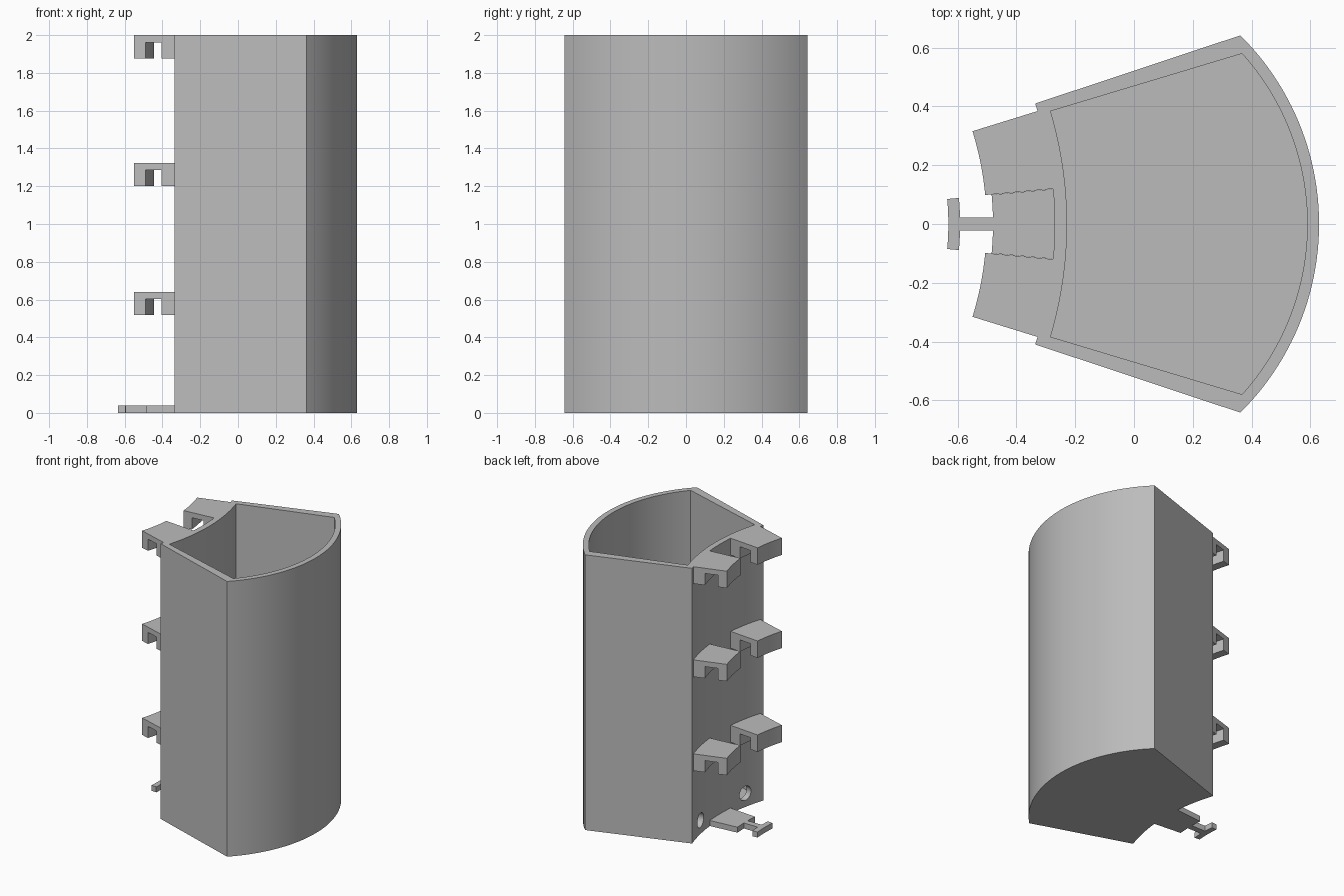
import bpy, bmesh
from math import sin, cos, radians, hypot, atan2
from mathutils import Matrix, Vector

if "Cube" in bpy.data.objects:
    bpy.data.objects.remove(bpy.data.objects["Cube"], do_unlink=True)

grey = bpy.data.materials.new("light grey plastic")
grey.use_nodes = True
grey.diffuse_color = (0.5, 0.5, 0.5, 1)
grey.node_tree.nodes["Principled BSDF"].inputs["Base Color"].default_value = (0.5, 0.5, 0.5, 1)

APEX = -1.57      # x of the point where the side walls would meet
R_BACK = 1.30     # radius of the narrow concave face
HEIGHT = 2.0


def make_object(name, bm):
    bmesh.ops.recalc_face_normals(bm, faces=bm.faces)
    mesh = bpy.data.meshes.new(name)
    bm.to_mesh(mesh)
    bm.free()
    mesh.materials.append(grey)
    obj = bpy.data.objects.new(name, mesh)
    bpy.context.collection.objects.link(obj)
    return obj


def polar(r, deg):
    return (APEX + r * cos(radians(deg)), r * sin(radians(deg)))


def prism(name, outline, z0, z1):
    """Vertical extrusion of a closed outline."""
    bm = bmesh.new()
    face = bm.faces.new([bm.verts.new((x, y, z0)) for x, y in outline])
    top = bmesh.ops.extrude_face_region(bm, geom=[face])["geom"]
    verts = [g for g in top if isinstance(g, bmesh.types.BMVert)]
    bmesh.ops.translate(bm, verts=verts, vec=(0, 0, z1 - z0))
    return make_object(name, bm)


def sweep(name, profile, a0, a1, steps=12):
    """Sweep a closed (radius, z) profile around the apex."""
    bm = bmesh.new()
    rings = []
    for i in range(steps + 1):
        a = a0 + (a1 - a0) * i / steps
        rings.append([bm.verts.new((*polar(r, a), z)) for r, z in profile])
    n = len(profile)
    for r0, r1 in zip(rings, rings[1:]):
        for k in range(n):
            bm.faces.new((r0[k], r0[(k + 1) % n], r1[(k + 1) % n], r1[k]))
    bm.faces.new(rings[0])
    bm.faces.new(rings[-1])
    return make_object(name, bm)


def wedge(back_radius, back_y, corner, front_x, steps=48):
    """Outline: concave back arc, straight sides, bulging front arc."""
    cx, cy = corner
    sag = front_x - cx
    radius = (cy * cy + sag * sag) / (2 * sag)
    centre = front_x - radius
    half = atan2(cy, cx - centre)
    pts = []
    for i in range(steps + 1):
        a = half * (2 * i / steps - 1)
        pts.append((centre + radius * cos(a), radius * sin(a)))
    for i in range(steps + 1):
        y = back_y * (1 - 2 * i / steps)
        pts.append((APEX + (back_radius ** 2 - y * y) ** 0.5, y))
    return pts


def cut(target, cutter):
    mod = target.modifiers.new("cut", 'BOOLEAN')
    mod.operation = 'DIFFERENCE'
    mod.solver = 'EXACT'
    mod.object = cutter
    bpy.context.view_layer.objects.active = target
    bpy.ops.object.modifier_apply(modifier=mod.name)
    bpy.data.objects.remove(cutter, do_unlink=True)


# Hollow container with a floor
body = prism("container", wedge(R_BACK, 0.41, (0.362, 0.642), 0.63), 0, HEIGHT)
cut(body, prism("cavity_cutter", wedge(1.342, 0.384, (0.368, 0.58), 0.59), 0.04, HEIGHT + 0.1))

# Two round drain holes through the concave wall
for side in (-1, 1):
    angle = 11.4 * side
    bm = bmesh.new()
    bmesh.ops.create_cone(bm, cap_ends=True, segments=32, radius1=0.052, radius2=0.052, depth=0.16)
    axis = Vector((cos(radians(angle)), sin(radians(angle)), 0))
    turn = axis.to_track_quat('Z', 'Y').to_matrix().to_4x4()
    x, y = polar(1.32, angle)
    bmesh.ops.transform(bm, matrix=Matrix.Translation((x, y, 0.1)) @ turn, verts=bm.verts)
    cut(body, make_object("hole_cutter", bm))

parts = [body]

# Three pairs of downward hooks, swept along the concave wall
for level, top in (("lower", 0.64), ("middle", 1.323), ("upper", HEIGHT)):
    low, slot = top - 0.123, top - 0.038
    profile = [(1.068, top), (1.068, low), (1.13, low), (1.13, slot),
               (1.22, slot), (1.22, low), (1.304, low), (1.304, top)]
    for name, s in (("back", 1), ("front", -1)):
        parts.append(sweep(f"{level}_{name}_hook", profile, 5.3 * s, 17.2 * s))


# T-shaped locking tab at the base
def plate(name, r0, r1, a):
    return sweep(name, [(r0, 0), (r1, 0), (r1, 0.04), (r0, 0.04)], -a, a)


parts.append(plate("tab_base", 1.09, 1.304, 5.25))
parts.append(prism("tab_stem", [(-0.6, -0.022), (-0.475, -0.022), (-0.475, 0.022), (-0.6, 0.022)], 0, 0.04))
parts.append(plate("tab_crossbar", 0.938, 0.978, 5.2))

# Smooth curves, sharp edges
bpy.ops.object.select_all(action='DESELECT')
for obj in parts:
    obj.select_set(True)
bpy.context.view_layer.objects.active = body
bpy.ops.object.shade_smooth_by_angle(angle=radians(30))
